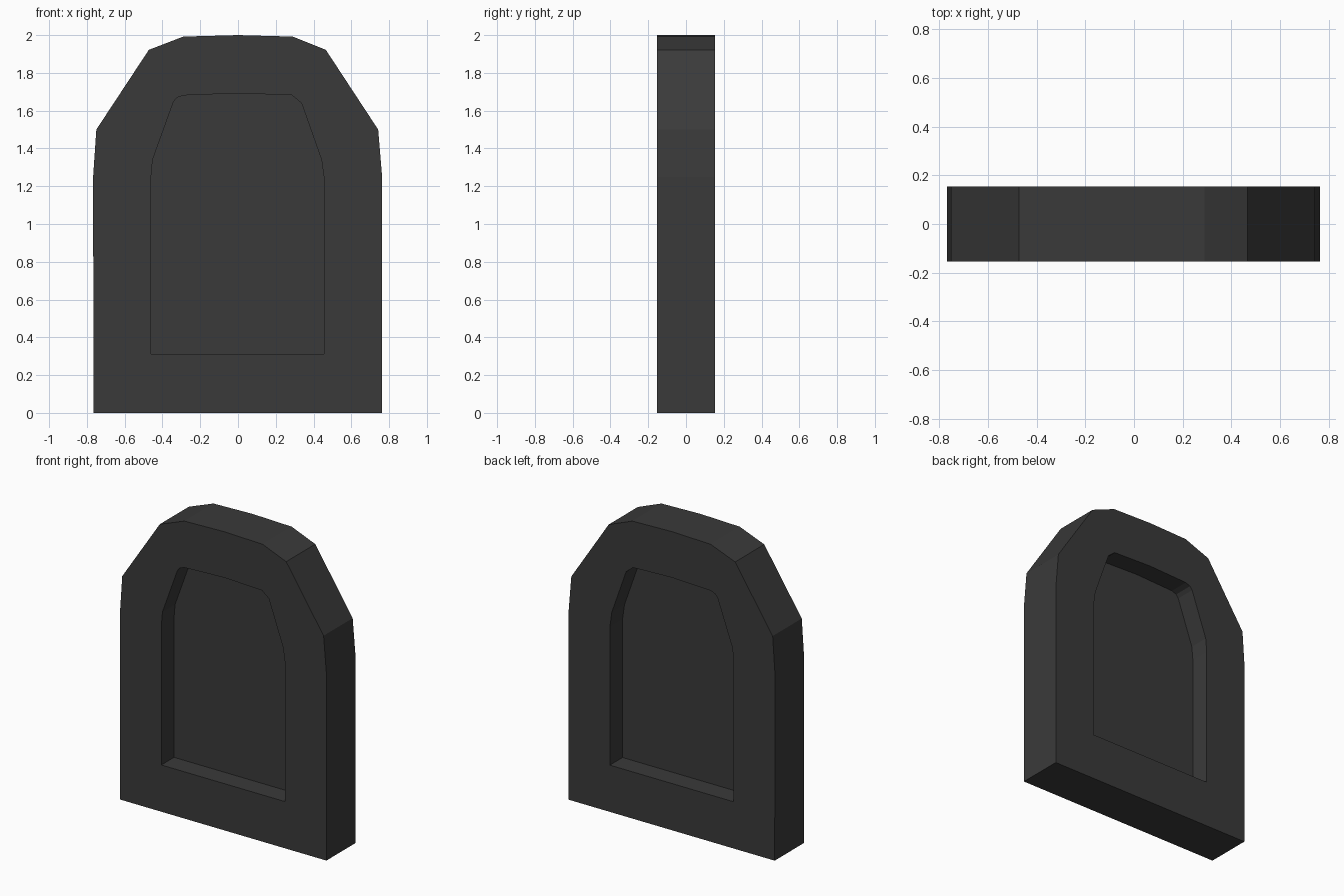
import bpy
import math

if "Cube" in bpy.data.objects:
    bpy.data.objects.remove(bpy.data.objects["Cube"])

# Single dark grey colour
mat = bpy.data.materials.new("dark_grey")
mat.diffuse_color = (0.042, 0.042, 0.042, 1)
mat.use_nodes = True
mat.node_tree.nodes["Principled BSDF"].inputs["Base Color"].default_value = mat.diffuse_color

# Outlines in (x, z), clockwise from bottom left
OUTER = [(-0.765, 0), (-0.767, 1.25), (-0.75, 1.5), (-0.472, 1.922),
         (-0.29, 1.992), (0, 2.0), (0.29, 1.992), (0.465, 1.922),
         (0.742, 1.5), (0.763, 1.25), (0.763, 0)]
INNER = [(-0.46, 0.313), (-0.46, 1.25), (-0.452, 1.34), (-0.342, 1.645),
         (-0.325, 1.668), (-0.29, 1.681), (0, 1.692), (0.285, 1.682),
         (0.336, 1.64), (0.442, 1.34), (0.456, 1.24), (0.456, 0.313)]


def extruded(name, outlines, half):
    """Filled flat outlines (later ones cut holes), extruded along y."""
    cu = bpy.data.curves.new(name, 'CURVE')
    cu.dimensions = '2D'
    cu.fill_mode = 'BOTH'
    cu.extrude = half
    for pts in outlines:
        s = cu.splines.new('POLY')
        s.points.add(len(pts) - 1)
        for p, (x, z) in zip(s.points, pts):
            p.co = (x, z, 0, 1)
        s.use_cyclic_u = True
    cu.materials.append(mat)
    ob = bpy.data.objects.new(name, cu)
    ob.rotation_euler = (math.pi / 2, 0, 0)
    bpy.context.collection.objects.link(ob)
    bpy.ops.object.select_all(action='DESELECT')
    ob.select_set(True)
    bpy.context.view_layer.objects.active = ob
    bpy.ops.object.convert(target='MESH')
    bpy.ops.object.transform_apply(location=False, rotation=True, scale=False)
    bpy.ops.object.shade_flat()
    return bpy.context.object


# Thick arched frame with an opening
extruded("arched_frame", [OUTER, INNER], 0.154)

# Thin panel closing the opening, recessed on both sides
extruded("recessed_panel", [INNER], 0.02)
